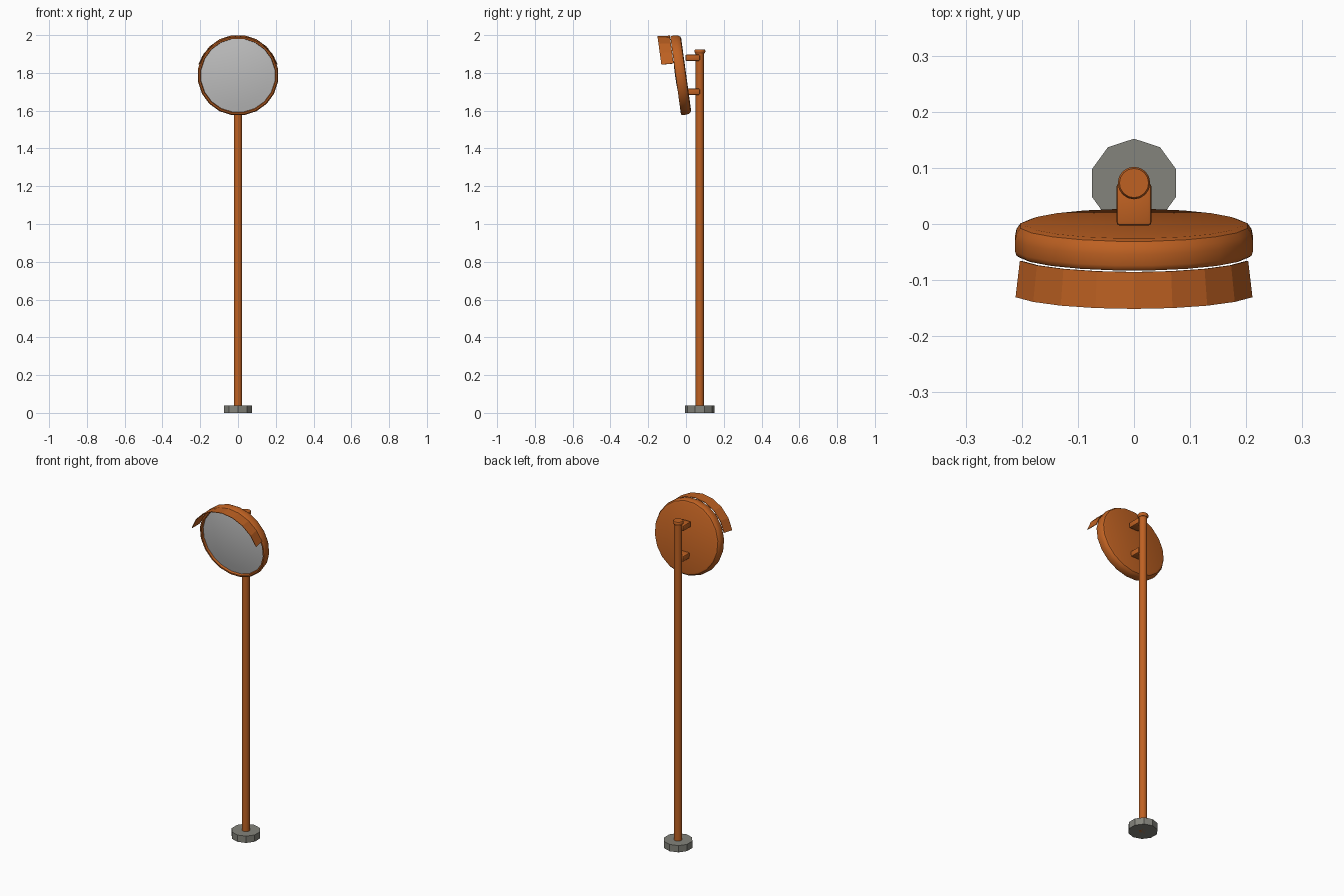
import bpy, bmesh, math
from mathutils import Matrix, Vector

cube = bpy.data.objects.get("Cube")
if cube:
    bpy.data.objects.remove(cube, do_unlink=True)


def material(name, rgb):
    m = bpy.data.materials.new(name)
    m.use_nodes = True
    m.diffuse_color = (*rgb, 1)
    m.node_tree.nodes["Principled BSDF"].inputs["Base Color"].default_value = (*rgb, 1)
    return m


ORANGE = material("orange paint", (0.52, 0.12, 0.016))
CONCRETE = material("concrete grey", (0.23, 0.23, 0.2))
MIRROR = material("mirror silver", (0.58, 0.58, 0.58))


def finish(name, bm, mat, matrix=None, smooth=None):
    bmesh.ops.recalc_face_normals(bm, faces=bm.faces)
    mesh = bpy.data.meshes.new(name)
    bm.to_mesh(mesh)
    bm.free()
    mesh.materials.append(mat)
    ob = bpy.data.objects.new(name, mesh)
    bpy.context.collection.objects.link(ob)
    if matrix:
        ob.matrix_world = matrix
    if smooth:
        bpy.ops.object.select_all(action="DESELECT")
        ob.select_set(True)
        bpy.context.view_layer.objects.active = ob
        bpy.ops.object.shade_smooth_by_angle(angle=math.radians(smooth))
    return ob


def lathe(name, profile, sides, mat, matrix, smooth=None, phase=0.0):
    """Turn (radius, height) points round local z; radius 0 closes to a point."""
    bm = bmesh.new()
    rings = []
    for r, h in profile:
        angles = [math.tau * (i + phase) / sides for i in range(sides)]
        rings.append([bm.verts.new((r * math.sin(a), r * math.cos(a), h)) for a in angles])
    for low, high in zip(rings, rings[1:]):
        for i in range(sides):
            j = (i + 1) % sides
            bm.faces.new((low[i], low[j], high[j], high[i]))
    bmesh.ops.remove_doubles(bm, verts=bm.verts, dist=1e-5)
    return finish(name, bm, mat, matrix, smooth)


POLE_Y = 0.073
at_pole = Matrix.Translation((0, POLE_Y, 0))

# Base and pole with its cap
lathe("base", [(0, 0), (0.079, 0), (0.079, 0.04), (0, 0.04)], 10, CONCRETE, at_pole)
lathe("pole", [(0, 0), (0.022, 0), (0.022, 1.91), (0, 1.91)], 16, ORANGE, at_pole, 40)
lathe("pole_cap", [(0, 1.903), (0.024, 1.903), (0.029, 1.91), (0.029, 1.918), (0.026, 1.923), (0, 1.923)],
      16, ORANGE, at_pole, 40)

# Brackets between pole and mirror housing
for name, z in (("upper_bracket", 1.88), ("lower_bracket", 1.7)):
    bm = bmesh.new()
    bmesh.ops.create_cube(bm, size=1)
    bmesh.ops.scale(bm, vec=(0.062, 0.076, 0.033), verts=bm.verts)
    bmesh.ops.bevel(bm, geom=bm.edges[:], offset=0.006, segments=2, profile=0.5, affect="EDGES")
    finish(name, bm, ORANGE, Matrix.Translation((0, 0.035, z)), 40)

# Tilted head: local z points out of the mirror's front, local y points up
TILT = math.radians(7.8)
front = Vector((0, -math.cos(TILT), -math.sin(TILT)))
up = Vector((0, -math.sin(TILT), math.cos(TILT)))
head = Matrix.Translation((0, -0.033, 1.788)) @ Matrix((Vector((1, 0, 0)), up, front)).transposed().to_4x4()

# Round housing with a lip that the mirror sits in
lathe("mirror_housing",
      [(0, -0.034), (0.194, -0.034), (0.205, -0.030), (0.212, -0.020), (0.2145, -0.008),
       (0.2145, 0.012), (0.212, 0.019), (0.208, 0.022), (0.2, 0.022), (0.197, 0.008), (0, 0.008)],
      20, ORANGE, head, 35, phase=0.5)

# Shallow convex mirror
steps = 5
dome = [(0.198 * (1 - i / steps), 0.009 + 0.016 * (1 - (1 - i / steps) ** 2)) for i in range(steps + 1)]
lathe("mirror_glass", dome, 20, MIRROR, head, 60, phase=0.5)

# Flared sun visor over the top of the mirror
bm = bmesh.new()
rows = []
for i in range(9):
    a = math.radians(-72 + 18 * i)
    rows.append([bm.verts.new((r * math.sin(a), r * math.cos(a), h))
                 for r, h in ((0.214, 0.024), (0.222, 0.089), (0.219, 0.089), (0.211, 0.024))])
for p, q in zip(rows, rows[1:]):
    for k in range(4):
        n = (k + 1) % 4
        bm.faces.new((p[k], p[n], q[n], q[k]))
bm.faces.new(rows[0])
bm.faces.new(rows[-1])
finish("visor", bm, ORANGE, head)
